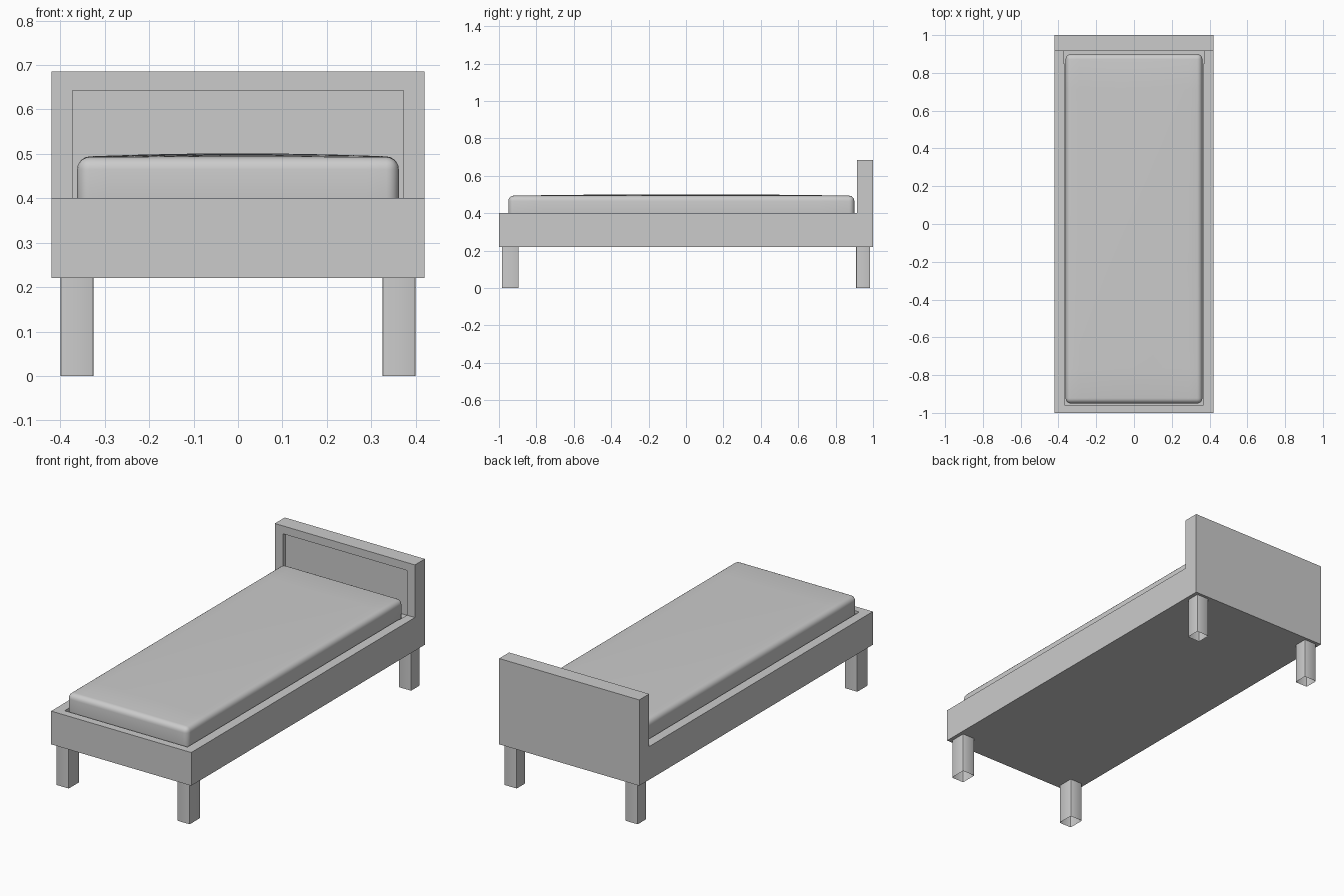
import bpy, bmesh
from mathutils import Vector

if "Cube" in bpy.data.objects:
    bpy.data.objects.remove(bpy.data.objects["Cube"])

grey = bpy.data.materials.new("plain grey")
grey.diffuse_color = (0.6, 0.6, 0.6, 1)
grey.use_nodes = True
grey.node_tree.nodes["Principled BSDF"].inputs["Base Color"].default_value = grey.diffuse_color


def make_object(name, bm):
    bmesh.ops.recalc_face_normals(bm, faces=bm.faces)
    mesh = bpy.data.meshes.new(name)
    bm.to_mesh(mesh)
    bm.free()
    mesh.materials.append(grey)
    obj = bpy.data.objects.new(name, mesh)
    bpy.context.collection.objects.link(obj)
    return obj


def box(lo, hi):
    """bmesh box between two opposite corners"""
    bm = bmesh.new()
    bmesh.ops.create_cube(bm, size=1)
    lo, hi = Vector(lo), Vector(hi)
    for v in bm.verts:
        v.co = Vector([(a + b) / 2 + c * (b - a) for a, b, c in zip(lo, hi, v.co)])
    return bm


def smooth(obj):
    bpy.ops.object.select_all(action='DESELECT')
    obj.select_set(True)
    bpy.context.view_layer.objects.active = obj
    bpy.ops.object.shade_smooth_by_angle()


# Bed frame and back panel: one L-shaped side profile extruded across the width
bm = bmesh.new()
profile = [(-1, 0.22), (1, 0.22), (1, 0.685), (0.915, 0.685), (0.915, 0.40), (-1, 0.40)]
face = bm.faces.new([bm.verts.new((-0.42, y, z)) for y, z in profile])
moved = bmesh.ops.extrude_face_region(bm, geom=[face])["geom"]
bmesh.ops.translate(bm, vec=(0.84, 0, 0),
                    verts=[g for g in moved if isinstance(g, bmesh.types.BMVert)])
frame = make_object("bed_frame", bm)

# Recess in the headboard front
cutter = make_object("headboard_recess_cutter", box((-0.372, 0.85, 0.385), (0.372, 0.94, 0.642)))
cutter.hide_render = True
cutter.hide_viewport = True
# Shallow tray that holds the mattress
tray = make_object("mattress_tray_cutter", box((-0.368, -0.958, 0.385), (0.368, 0.91, 0.55)))
tray.hide_render = True
tray.hide_viewport = True
for c in (cutter, tray):
    cut = frame.modifiers.new("cut", 'BOOLEAN')
    cut.operation = 'DIFFERENCE'
    cut.solver = 'EXACT'
    cut.object = c

# Mattress: rounded box with a slightly domed top
X, Y0, Y1 = 0.362, -0.95, 0.90
bm = box((-X, Y0, 0.36), (X, Y1, 0.493))
bmesh.ops.bevel(bm, geom=[e for e in bm.edges if e.calc_face_angle() > 1],
                offset=0.028, segments=5, profile=0.5, affect='EDGES')
for axis, half, mid in ((0, X, 0), (1, (Y1 - Y0) / 2, (Y0 + Y1) / 2)):
    for i in range(-4, 5):
        co, no = Vector(), Vector()
        co[axis], no[axis] = mid + half * i / 5, 1
        bmesh.ops.bisect_plane(bm, geom=bm.verts[:] + bm.edges[:] + bm.faces[:],
                               plane_co=co, plane_no=no)
for v in bm.verts:
    if v.co.z > 0.48:
        u, w = v.co.x / X, (v.co.y - (Y0 + Y1) / 2) / ((Y1 - Y0) / 2)
        v.co.z += 0.008 * (1 - u * u) * (1 - w * w)
smooth(make_object("mattress", bm))

# Legs: hollow posts, open underneath
for end, y0, y1 in (("front", -0.985, -0.895), ("back", 0.91, 0.985)):
    for side, s in (("left", -1), ("right", 1)):
        bm = box((min(s * 0.325, s * 0.40), y0, 0), (max(s * 0.325, s * 0.40), y1, 0.222))
        posts = [e for e in bm.edges if abs(e.verts[0].co.z - e.verts[1].co.z) > 0.1]
        bmesh.ops.bevel(bm, geom=posts, offset=0.005, segments=2, profile=0.5, affect='EDGES')
        bmesh.ops.recalc_face_normals(bm, faces=bm.faces)
        bmesh.ops.delete(bm, geom=[f for f in bm.faces if f.calc_center_median().z < 0.01],
                         context='FACES')
        smooth(make_object(f"{end}_{side}_leg", bm))
